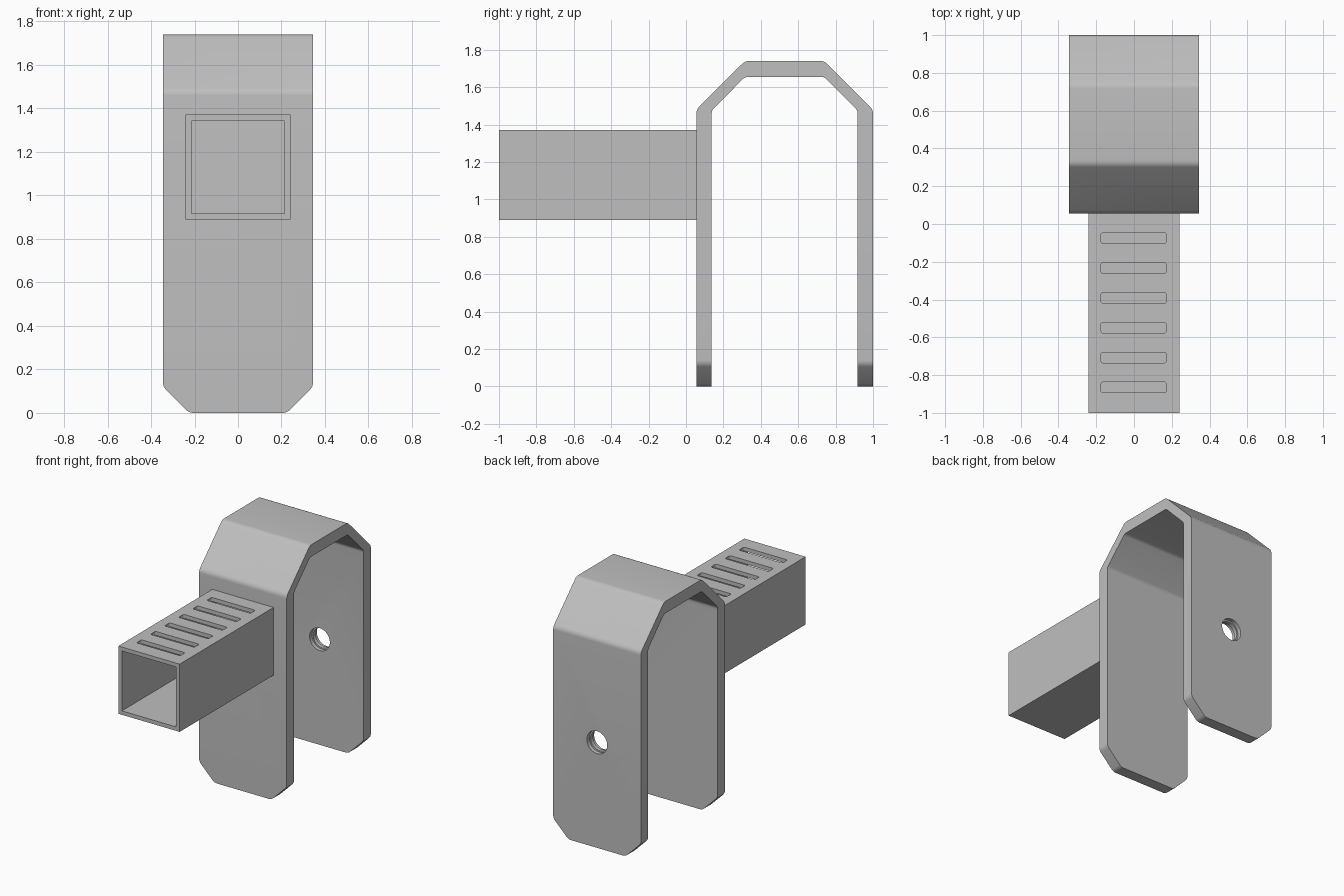
import bpy, bmesh, math
from mathutils import Vector

if "Cube" in bpy.data.objects:
    bpy.data.objects.remove(bpy.data.objects["Cube"], do_unlink=True)

steel = bpy.data.materials.new("grey_steel")
steel.use_nodes = True
GREY = (0.52, 0.52, 0.52, 1)
steel.diffuse_color = GREY
steel.node_tree.nodes["Principled BSDF"].inputs["Base Color"].default_value = GREY


def rounded(points, radius, steps=4):
    """Replace each polygon corner with a short arc."""
    out = []
    for i, p in enumerate(points):
        p = Vector(p)
        a = (Vector(points[i - 1]) - p).normalized()
        b = (Vector(points[(i + 1) % len(points)]) - p).normalized()
        half = a.angle(b) / 2
        cut = radius / math.tan(half)
        centre = p + (a + b).normalized() * radius / math.sin(half)
        start, end = p + a * cut - centre, p + b * cut - centre
        for k in range(steps + 1):
            d = start.lerp(end, k / steps).normalized()
            out.append(centre + d * radius)
    return out


def prism(name, points, axis, low, high):
    """Extrude a 2D outline along x, y or z."""
    place = {"x": lambda u, v, w: (w, u, v),
             "y": lambda u, v, w: (u, w, v),
             "z": lambda u, v, w: (u, v, w)}[axis]
    bm = bmesh.new()
    face = bm.faces.new([bm.verts.new(place(p[0], p[1], low)) for p in points])
    new = bmesh.ops.extrude_face_region(bm, geom=[face])["geom"]
    bmesh.ops.translate(bm, vec=place(0, 0, high - low),
                        verts=[g for g in new if isinstance(g, bmesh.types.BMVert)])
    bmesh.ops.recalc_face_normals(bm, faces=bm.faces)
    mesh = bpy.data.meshes.new(name)
    bm.to_mesh(mesh)
    bm.free()
    mesh.materials.append(steel)
    ob = bpy.data.objects.new(name, mesh)
    bpy.context.collection.objects.link(ob)
    return ob


def rect(x0, x1, y0, y1):
    return [(x0, y0), (x1, y0), (x1, y1), (x0, y1)]


def circle(z, r, n=40):
    return [(r * math.cos(math.tau * k / n), z + r * math.sin(math.tau * k / n))
            for k in range(n)]


def activate(ob):
    bpy.ops.object.select_all(action="DESELECT")
    ob.select_set(True)
    bpy.context.view_layer.objects.active = ob


def combine(ob, tool, operation):
    mod = ob.modifiers.new("cut", "BOOLEAN")
    mod.operation, mod.solver, mod.object = operation, "EXACT", tool
    activate(ob)
    bpy.ops.object.modifier_apply(modifier=mod.name)
    bpy.data.objects.remove(tool, do_unlink=True)


# Bent strap: outer bend minus inner bend
MID = 0.5275


def arch(half, bend, flat, top, floor):
    side = [(half, floor), (half, bend), (flat, top)]
    return [(MID + y, z) for y, z in side] + [(MID - y, z) for y, z in reversed(side)]


strap = prism("bent_strap", rounded(arch(0.4725, 1.48, 0.212, 1.74, -0.2), 0.05),
              "x", -0.345, 0.345)
inside = prism("strap_inside", rounded(arch(0.3905, 1.475, 0.212, 1.655, -0.4), 0.04),
               "x", -0.5, 0.5)
combine(strap, inside, "DIFFERENCE")

# Clipped corners at the leg ends
outline = [(-0.225, 0), (0.225, 0), (0.345, 0.12), (0.345, 1.9), (-0.345, 1.9), (-0.345, 0.12)]
combine(strap, prism("leg_outline", rounded(outline, 0.05), "y", -0.2, 1.2), "INTERSECT")

# Bolt hole in the back leg with a narrower ridge halfway through
HOLE_Z = 0.75
for radius, low, high in ((0.07, 0.8, 1.1), (0.08, 0.8, 0.945), (0.08, 0.972, 1.1)):
    combine(strap, prism("hole_cutter", circle(HOLE_Z, radius), "y", low, high), "DIFFERENCE")

# Hollow square tube, closed by the front leg
tube = prism("square_tube", rect(-0.241, 0.241, 0.889, 1.371), "y", -1.0, 0.06)
combine(tube, prism("bore", rect(-0.213, 0.213, 0.917, 1.343), "y", -1.2, 0.2), "DIFFERENCE")

# Row of slots in the tube's top wall
for k in range(6):
    y = -0.865 + k * 0.158
    slot = rounded(rect(-0.174, 0.17, y - 0.028, y + 0.028), 0.01)
    combine(tube, prism("slot_cutter", slot, "z", 1.2, 1.5), "DIFFERENCE")

for ob in (strap, tube):
    activate(ob)
    bpy.ops.object.shade_smooth_by_angle(angle=math.radians(30))
